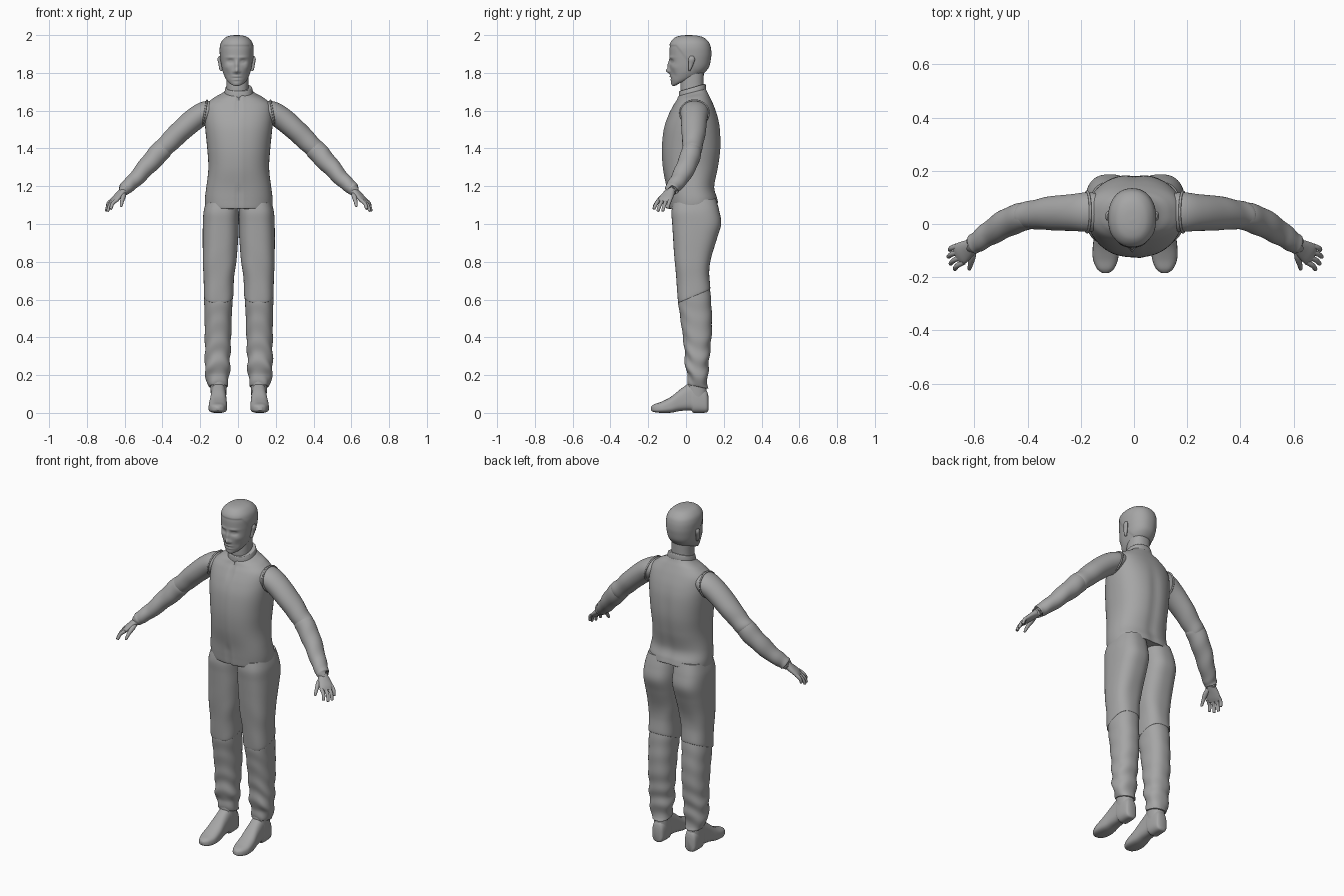
import bpy, bmesh, math
from mathutils import Vector

grey = bpy.data.materials.new("mid grey")
grey.diffuse_color = (0.38, 0.38, 0.38, 1)
CX = 0.004  # body sits slightly to +x


def spline(keys, n):
    """Catmull-Rom interpolation through tuples."""
    out = []
    for i in range(len(keys) - 1):
        a, b, c, d = (keys[max(0, min(len(keys) - 1, i + k))] for k in (-1, 0, 1, 2))
        for s in range(n):
            t = s / n
            out.append(tuple(q + 0.5 * t * (r - p + t * (2 * p - 5 * q + 4 * r - s_ + t * (3 * (q - r) + s_ - p)))
                             for p, q, r, s_ in zip(a, b, c, d)))
    out.append(tuple(keys[-1]))
    return out


def skin(name, rings, mirror=False, x=CX, angle=50):
    """Join rings of points into a closed smooth surface."""
    bm = bmesh.new()
    vs = [[bm.verts.new(p) for p in r] for r in rings]
    m = len(vs[0])
    for a, b in zip(vs, vs[1:]):
        for i in range(m):
            j = (i + 1) % m
            bm.faces.new((a[i], a[j], b[j], b[i]))
    bm.faces.new(vs[0])
    bm.faces.new(vs[-1])
    bmesh.ops.recalc_face_normals(bm, faces=bm.faces)
    me = bpy.data.meshes.new(name)
    bm.to_mesh(me)
    bm.free()
    me.materials.append(grey)
    ob = bpy.data.objects.new(name, me)
    ob.location.x = x
    bpy.context.collection.objects.link(ob)
    if mirror:
        ob.modifiers.new("Mirror", 'MIRROR').use_mirror_merge = False
    bpy.ops.object.select_all(action='DESELECT')
    ob.select_set(True)
    bpy.context.view_layer.objects.active = ob
    bpy.ops.object.shade_smooth_by_angle(angle=math.radians(angle))
    return ob


def spow(v, e):
    return math.copysign(abs(v) ** (2 / e), v)


def stack(keys, n=6, m=48, e=2.3, fold=None):
    """Horizontal rings from (z front, z back, centre x, half width, y front, y back)."""
    rings = []
    for zf, zb, cx, hw, yf, yb in spline(keys, n):
        ring = []
        for i in range(m):
            t = 2 * math.pi * i / m
            c, s = spow(math.cos(t), e), spow(math.sin(t), e)
            z = zf + (zb - zf) * (s + 1) / 2
            k = 1 + (fold(z, t) if fold else 0)
            ring.append(Vector((cx + hw * c * k, (yf + yb) / 2 + (yb - yf) / 2 * s * k, z)))
        rings.append(ring)
    return rings


def tube(keys, wide, n=6, m=24, fold=None):
    """Rings along a path from (x, y, z, radius, radius along wide)."""
    ks = spline(keys, n)
    rings = []
    for i, k in enumerate(ks):
        p = Vector(k[:3])
        tan = (Vector(ks[min(i + 1, len(ks) - 1)][:3]) - Vector(ks[max(i - 1, 0)][:3])).normalized()
        w = Vector(wide)
        w = (w - tan * w.dot(tan)).normalized()
        v = tan.cross(w)
        ring = []
        for j in range(m):
            t = 2 * math.pi * j / m
            f = 1 + (fold(i / (len(ks) - 1), t) if fold else 0)
            ring.append(p + (v * math.cos(t) * k[3] + w * math.sin(t) * k[4]) * f)
        rings.append(ring)
    return rings


def g(d, s):
    return math.exp(-(d / s) ** 2)


def step(v, a, b):
    t = max(0, min(1, (v - a) / (b - a)))
    return t * t * (3 - 2 * t)


# head with sculpted face and hair line
head = stack([(1.733, 1.80, 0, .015, -.05, .05), (1.731, 1.795, 0, .04, -.069, .08),
              (1.745, 1.80, 0, .057, -.075, .095), (1.78, 1.82, 0, .071, -.081, .112),
              (1.82, 1.84, 0, .079, -.085, .122), (1.86, 1.87, 0, .084, -.086, .128),
              (1.90, 1.90, 0, .087, -.087, .131), (1.935, 1.935, 0, .087, -.086, .128),
              (1.965, 1.965, 0, .079, -.078, .117), (1.987, 1.987, 0, .060, -.058, .093),
              (1.997, 1.997, 0, .035, -.028, .06), (2.0, 2.0, 0, .006, .01, .02)], 8, 96, 2.2)
# (x, z, outward amount, spread x, spread z)
features = [(0, 1.81, .020, .011, .013), (0, 1.84, .012, .009, .025), (.033, 1.860, -.012, .017, .011),
            (.033, 1.860, .006, .010, .006), (.032, 1.882, .004, .026, .007), (0, 1.780, .006, .020, .006),
            (0, 1.773, -.006, .022, .003), (0, 1.765, .005, .018, .005), (0, 1.742, .004, .020, .012),
            (.016, 1.806, .005, .006, .007), (.055, 1.83, .004, .015, .015), (.045, 1.79, -.004, .014, .018)]
for ring in head:
    for p in ring:
        x, z = abs(p.x), p.z
        if p.y < 0.0:
            p.y -= step(-p.y, 0, .04) * sum(a * g(x - fx, sx) * g(z - fz, sz) for fx, fz, a, sx, sz in features)
        hair = step(z, 1.94 - 1.3 * max(0, p.y + .05), 1.95 - 1.3 * max(0, p.y + .05)) * step(2.0 - z, 0, .05)
        p.x *= 1 + .03 * hair
        p.y += (p.y - .02) * .03 * hair
skin("head", head, x=-.007, angle=80)

# ears
ear = tube([(.078, .018, 1.812, .006, .004), (.083, .020, 1.822, .009, .008), (.088, .026, 1.85, .009, .014),
            (.092, .030, 1.873, .009, .017), (.088, .030, 1.888, .006, .010)], (0, 1, 0))
skin("ear", ear, True, x=-.007)

# neck
skin("neck", stack([(1.66, 1.70, 0, .060, -.025, .095), (1.71, 1.74, 0, .058, -.030, .093),
                    (1.76, 1.82, 0, .058, -.030, .095)]), x=-.003)

# vest body
torso = stack([(1.083, 1.112, 0, .170, -.080, .165), (1.084, 1.113, 0, .177, -.088, .172),
               (1.13, 1.14, 0, .178, -.094, .167), (1.2, 1.2, 0, .171, -.102, .152),
               (1.3, 1.3, 0, .161, -.120, .172), (1.4, 1.4, 0, .167, -.125, .185),
               (1.5, 1.5, 0, .177, -.115, .182), (1.57, 1.57, 0, .181, -.093, .168),
               (1.625, 1.63, 0, .174, -.066, .146), (1.655, 1.675, 0, .135, -.048, .125),
               (1.672, 1.70, 0, .095, -.040, .112), (1.682, 1.718, 0, .072, -.033, .104)], 8, 96, 2.35,
              lambda z, t: .006 * math.sin(26 * z + 3 * math.cos(t)) * step(1.35 - z, 0, .2))
for ring in torso:
    for p in ring:
        if p.y < 0:  # front closure, open at neck and hem
            p.y += .007 * g(p.x, .008) * (step(p.z, 1.55, 1.62) + step(1.22 - p.z, 0, .06))
            p.y -= .003 * g(p.x - .018, .012)
        elif p.z < 1.65:  # hollow along the spine
            p.y -= .006 * g(p.x, .03) * step(1.65 - p.z, 0, .2)
skin("vest", torso)

# raised collar, open at the front
skin("collar", stack([(1.668, 1.705, 0, .070, -.030, .100), (1.670, 1.712, 0, .076, -.038, .107),
                      (1.700, 1.738, 0, .071, -.036, .104), (1.704, 1.742, 0, .066, -.031, .099)], 4))

# armhole piping, a thin ring around each shoulder seam
piping = []
for i in range(40):
    t = 2 * math.pi * i / 40
    c = Vector((.180 - .012 * math.sin(t), .045 + .076 * math.cos(t), 1.587 + .068 * math.sin(t)))
    out = Vector((0, math.cos(t), math.sin(t)))
    piping.append([c + out * .005 * math.cos(a) + Vector((.005 * math.sin(a), 0, 0))
                   for a in (k * math.pi / 4 for k in range(8))])
skin("armhole_piping", piping + [piping[0]], True)

# sleeves
skin("upper_sleeve", tube([(.12, .045, 1.605, .045, .065), (.175, .045, 1.592, .058, .074),
                           (.237, .043, 1.553, .060, .069), (.315, .040, 1.485, .057, .064),
                           (.375, .036, 1.425, .053, .055), (.415, .030, 1.387, .052, .050),
                           (.417, .030, 1.385, .046, .044)], (0, 1, 0), 8, 40,
                          lambda u, t: .03 * math.sin(24 * u + 2 * math.sin(t)) * step(u, .35, .8)), True)
skin("lower_sleeve", tube([(.385, .035, 1.415, .044, .044), (.408, .030, 1.392, .054, .052),
                           (.45, .018, 1.345, .053, .054), (.50, -.006, 1.290, .047, .052),
                           (.548, -.036, 1.236, .041, .046), (.585, -.062, 1.203, .037, .040),
                           (.604, -.075, 1.184, .034, .037), (.606, -.076, 1.182, .028, .032)],
                          (0, 1, 0), 8, 40,
                          lambda u, t: .04 * math.sin(30 * u + 2 * math.sin(t + 1)) * (.4 + .6 * u)), True)

# hands
wide = Vector((-.4, -.9, 0)).normalized()
skin("palm", tube([(.590, -.066, 1.197, .022, .027), (.612, -.082, 1.174, .021, .028),
                   (.634, -.097, 1.152, .018, .036), (.655, -.111, 1.131, .015, .041),
                   (.668, -.119, 1.116, .010, .038)], wide), True)
tips = [(.696, -.098, 1.082), (.702, -.124, 1.067), (.694, -.150, 1.067), (.678, -.171, 1.078)]
for i, tip in enumerate(tips):
    base = Vector((.657, -.113, 1.128)) + wide * (i - 1.5) * .0215
    tip = Vector(tip)
    mid = (base + tip) / 2 + Vector((.007, 0, .005))
    end = tip.lerp(mid, .12)
    skin("finger", tube([(*base, .010, .011), (*mid, .0095, .0095), (*end, .008, .008), (*tip, .003, .003)],
                        wide, 5, 14), True)
skin("thumb", tube([(.612, -.090, 1.168, .012, .014), (.612, -.122, 1.146, .013, .014),
                    (.618, -.150, 1.120, .010, .010), (.622, -.168, 1.096, .007, .007),
                    (.623, -.171, 1.090, .003, .003)], (1, 0, 0), 5, 14), True)

# trousers: thighs meet at the centre seam, shins start under the knee seam
skin("thigh", stack([(1.11, 1.135, .088, .084, -.070, .158), (1.06, 1.07, .093, .093, -.077, .176),
                     (1.0, 1.0, .095, .095, -.073, .186), (.92, .92, .097, .094, -.068, .163),
                     (.8, .82, .101, .089, -.060, .133), (.7, .74, .105, .081, -.050, .123),
                     (.592, .66, .107, .078, -.043, .128), (.590, .657, .107, .071, -.036, .121)], 8, 56, 2.6,
                    lambda z, t: .008 * math.sin(30 * z + 4 * math.cos(t)) * step(.95 - z, 0, .2)), True)


def shin_fold(z, t):
    return (.012 + .045 * step(.45 - z, 0, .2)) * math.sin(62 * z + 2.2 * math.sin(t + .6) + 1.2 * math.cos(2 * t))


skin("shin", stack([(.62, .69, .107, .068, -.034, .120), (.586, .652, .107, .076, -.041, .127),
                    (.5, .54, .109, .072, -.030, .136), (.4, .42, .110, .070, -.016, .136),
                    (.3, .31, .112, .067, -.006, .125), (.24, .25, .113, .067, -.004, .121),
                    (.20, .20, .113, .063, .008, .115), (.165, .15, .112, .056, .010, .114),
                    (.150, .130, .110, .050, .012, .116), (.149, .129, .110, .042, .02, .108)],
                   10, 56, 2.3, shin_fold), True)

# boots: ankle shaft plus a foot swept from heel to toe
skin("boot_shaft", stack([(.04, .04, .107, .038, .01, .108), (.10, .10, .107, .041, .005, .110),
                          (.20, .20, .109, .044, .010, .108)]), True)
foot = []
for y, cx, hw, zb, zt in spline([(.118, .107, .020, .012, .09), (.108, .107, .034, .002, .12),
                                 (.07, .107, .040, 0, .155), (.038, .107, .041, .001, .165),
                                 (.025, .107, .040, .013, .163), (-.03, .108, .043, .010, .125),
                                 (-.08, .110, .048, .001, .085), (-.13, .111, .047, 0, .059),
                                 (-.168, .111, .032, .004, .046), (-.184, .111, .012, .012, .034)], 6):
    foot.append([Vector((cx + hw * spow(math.cos(t), 2.6) * (1 - .12 * math.sin(t)), y,
                         max(0, (zb + zt) / 2 + (zt - zb) / 2 * spow(math.sin(t), 3))))
                 for t in (2 * math.pi * i / 40 for i in range(40))])
skin("boot_foot", foot, True)
